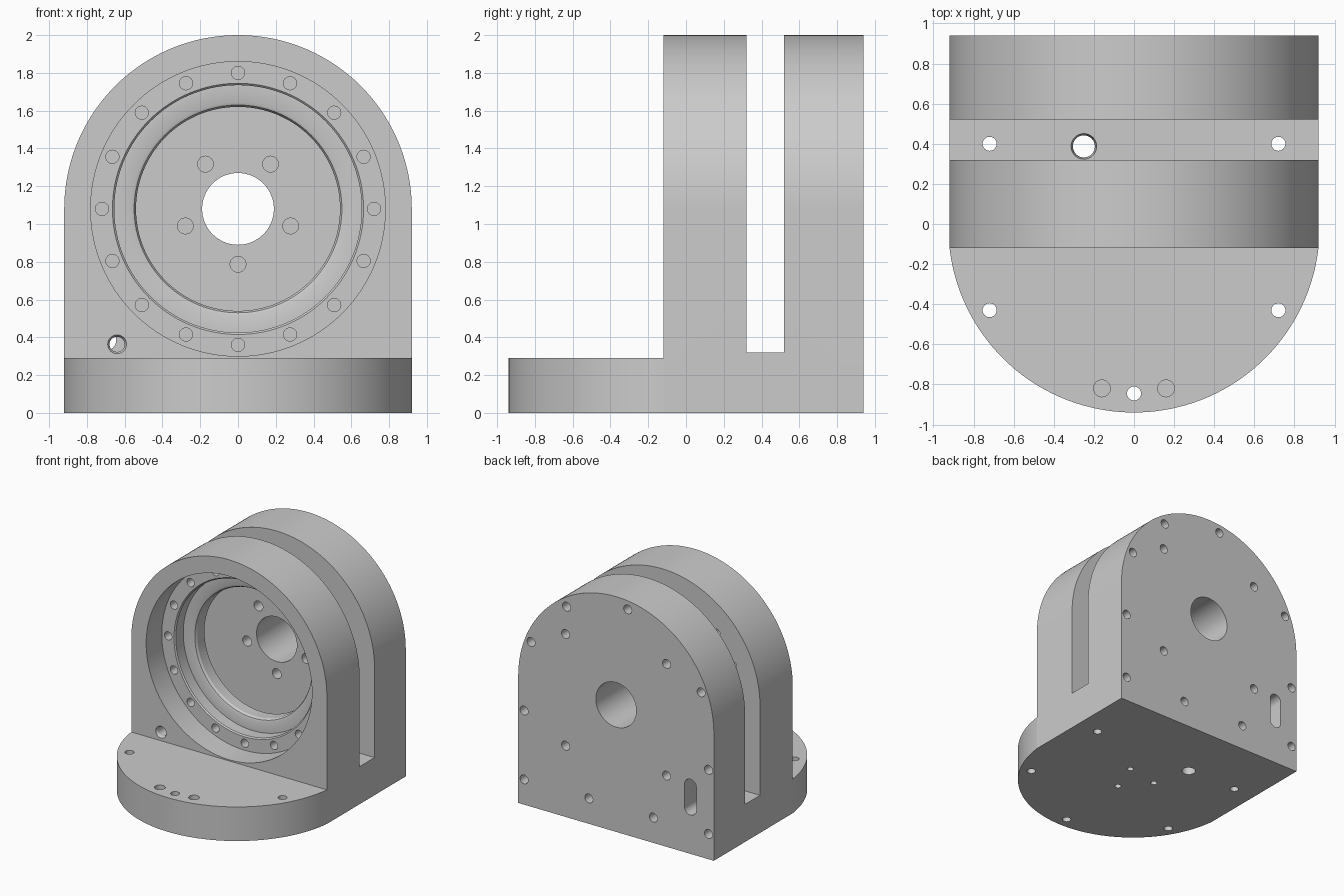
import bpy, bmesh, math
from mathutils import Vector

if "Cube" in bpy.data.objects:
    bpy.data.objects.remove(bpy.data.objects["Cube"])

CZ = 1.08          # height of the bore axis
W = 0.92           # half width
SEG = 128

grey = bpy.data.materials.new("light grey metal")
grey.diffuse_color = (0.6, 0.6, 0.6, 1)
grey.use_nodes = True
grey.node_tree.nodes["Principled BSDF"].inputs["Base Color"].default_value = grey.diffuse_color


def make_object(name, bm):
    bmesh.ops.recalc_face_normals(bm, faces=bm.faces)
    me = bpy.data.meshes.new(name)
    bm.to_mesh(me)
    bm.free()
    me.materials.append(grey)
    ob = bpy.data.objects.new(name, me)
    bpy.context.collection.objects.link(ob)
    return ob


def prism(bm, points, offset):
    """Extrude a closed outline along an offset."""
    face = bm.faces.new([bm.verts.new(p) for p in points])
    ext = bmesh.ops.extrude_face_region(bm, geom=[face])["geom"]
    bmesh.ops.translate(bm, vec=offset, verts=[g for g in ext if isinstance(g, bmesh.types.BMVert)])


def lathe(bm, start, axis, profile, n=32):
    """Stack of rings (radius, distance) along an axis, capped at both ends."""
    u, v = (Vector((1, 0, 0)), Vector((0, 0, 1))) if axis == "y" else (Vector((1, 0, 0)), Vector((0, 1, 0)))
    d = Vector((0, 1, 0)) if axis == "y" else Vector((0, 0, 1))
    rings = []
    for r, t in profile:
        rings.append([bm.verts.new(Vector(start) + d * t + u * r * math.cos(2 * math.pi * i / n)
                                   + v * r * math.sin(2 * math.pi * i / n)) for i in range(n)])
    for a, b in zip(rings, rings[1:]):
        for i in range(n):
            j = (i + 1) % n
            bm.faces.new((a[i], a[j], b[j], b[i]))
    bm.faces.new(rings[0])
    bm.faces.new(rings[-1])


def drill_y(bm, x, z, r, y0, y1):
    lathe(bm, (x, 0, z), "y", [(r, y0), (r, y1)], 24)


def drill_z(bm, x, y, r, z0, z1):
    lathe(bm, (x, y, 0), "z", [(r, z0), (r, z1)], 24)


def combine(ob, other, op):
    mod = ob.modifiers.new(op.lower(), "BOOLEAN")
    mod.operation, mod.solver, mod.object = op, "EXACT", other
    bpy.context.view_layer.objects.active = ob
    bpy.ops.object.modifier_apply(modifier=mod.name)
    bpy.data.objects.remove(other)


# arched block
bm = bmesh.new()
arch = [(W * math.cos(math.pi * i / 96), -0.12, CZ + W * math.sin(math.pi * i / 96)) for i in range(97)]
prism(bm, [(W, -0.12, 0)] + arch + [(-W, -0.12, 0)], (0, 1.06, 0))
body = make_object("bearing_housing", bm)

# rounded foot in front of the block
bm = bmesh.new()
R, cy = 0.926, -0.014
a0 = math.asin((-0.12 - cy) / R)
arc = []
for i in range(97):
    a = a0 + (-math.pi - 2 * a0) * i / 96
    arc.append((R * math.cos(a), cy + R * math.sin(a), 0))
prism(bm, [(0.8, 0.2, 0)] + arc + [(-0.8, 0.2, 0)], (0, 0, 0.29))
combine(body, make_object("foot", bm), "UNION")

# gap between the two walls
bm = bmesh.new()
prism(bm, [(-1.2, 0.32, 0.32), (-1.2, 0.52, 0.32), (-1.2, 0.52, 2.2), (-1.2, 0.32, 2.2)], (2.4, 0, 0))
combine(body, make_object("gap_cutter", bm), "DIFFERENCE")

# stepped bearing bore in the front wall
bm = bmesh.new()
lathe(bm, (0, 0, CZ), "y", [(0.78, -0.3), (0.78, 0.09), (0.665, 0.09), (0.655, 0.10), (0.655, 0.20),
                            (0.565, 0.20), (0.55, 0.206), (0.54, 0.225), (0.54, 0.42)], SEG)
combine(body, make_object("bore_cutter", bm), "DIFFERENCE")

# all drilled holes
bm = bmesh.new()
for i in range(16):                                   # ring of bolts through the front wall
    a = math.pi * i / 8
    drill_y(bm, 0.72 * math.sin(a), CZ + 0.72 * math.cos(a), 0.035, 0.03, 0.42)
lathe(bm, (0, 0, CZ), "y", [(0.19, 0.44), (0.19, 1.1)], 64)   # shaft hole in the rear wall
for i in range(5):                                    # blind holes round the shaft
    a = 2 * math.pi * i / 5
    drill_y(bm, 0.293 * math.sin(a), CZ - 0.293 * math.cos(a), 0.042, 0.44, 0.68)
rear = [(0.465, 1.79), (-0.11, 1.92), (0.8, 1.4), (-0.8, 1.4), (0.865, 0.8), (-0.87, 0.76),
        (0.865, 0.215), (-0.87, 0.215), (0.256, 0.215), (-0.351, 0.215)]
rear += [(sx * 0.475, CZ + sz * 0.475) for sx in (-1, 1) for sz in (-1, 1)]
for x, z in rear:                                     # blind holes in the back face
    drill_y(bm, x, z, 0.038, 0.75, 1.1)
# cable hole in front, long slot behind it
lathe(bm, (-0.64, 0, 0.363), "y", [(0.05, -0.3), (0.05, -0.12), (0.04, -0.1), (0.04, 0.42)])
slot = []
for i in range(34):
    a = math.pi * (i if i < 17 else i - 1) / 16
    slot.append((-0.70 + 0.055 * math.cos(a), 0.44, (0.58 if i < 17 else 0.385) + 0.055 * math.sin(a)))
prism(bm, slot, (0, 0.7, 0))
# mounting holes through the foot
for x, y in [(-0.72, 0.4), (0.72, 0.4)]:
    drill_z(bm, x, y, 0.035, -0.1, 0.38)
for x, y in [(-0.72, -0.43), (0.72, -0.43), (0, -0.845)]:
    drill_z(bm, x, y, 0.035, -0.1, 0.4)
for x in (-0.16, 0.16):                               # blind pin holes
    drill_z(bm, x, -0.82, 0.042, 0.1, 0.4)
lathe(bm, (-0.25, 0.387, 0), "z", [(0.055, -0.1), (0.055, 0.28), (0.064, 0.32), (0.064, 0.36)])
for deg in (40, 160, 280):                            # blind holes underneath
    a = math.radians(deg)
    drill_z(bm, 0.17 * math.cos(a), 0.17 * math.sin(a), 0.026, -0.1, 0.14)
combine(body, make_object("hole_cutters", bm), "DIFFERENCE")

# smooth curved walls, keep machined edges sharp
bpy.ops.object.select_all(action="DESELECT")
body.select_set(True)
bpy.context.view_layer.objects.active = body
bpy.ops.object.shade_smooth_by_angle(angle=math.radians(25))
